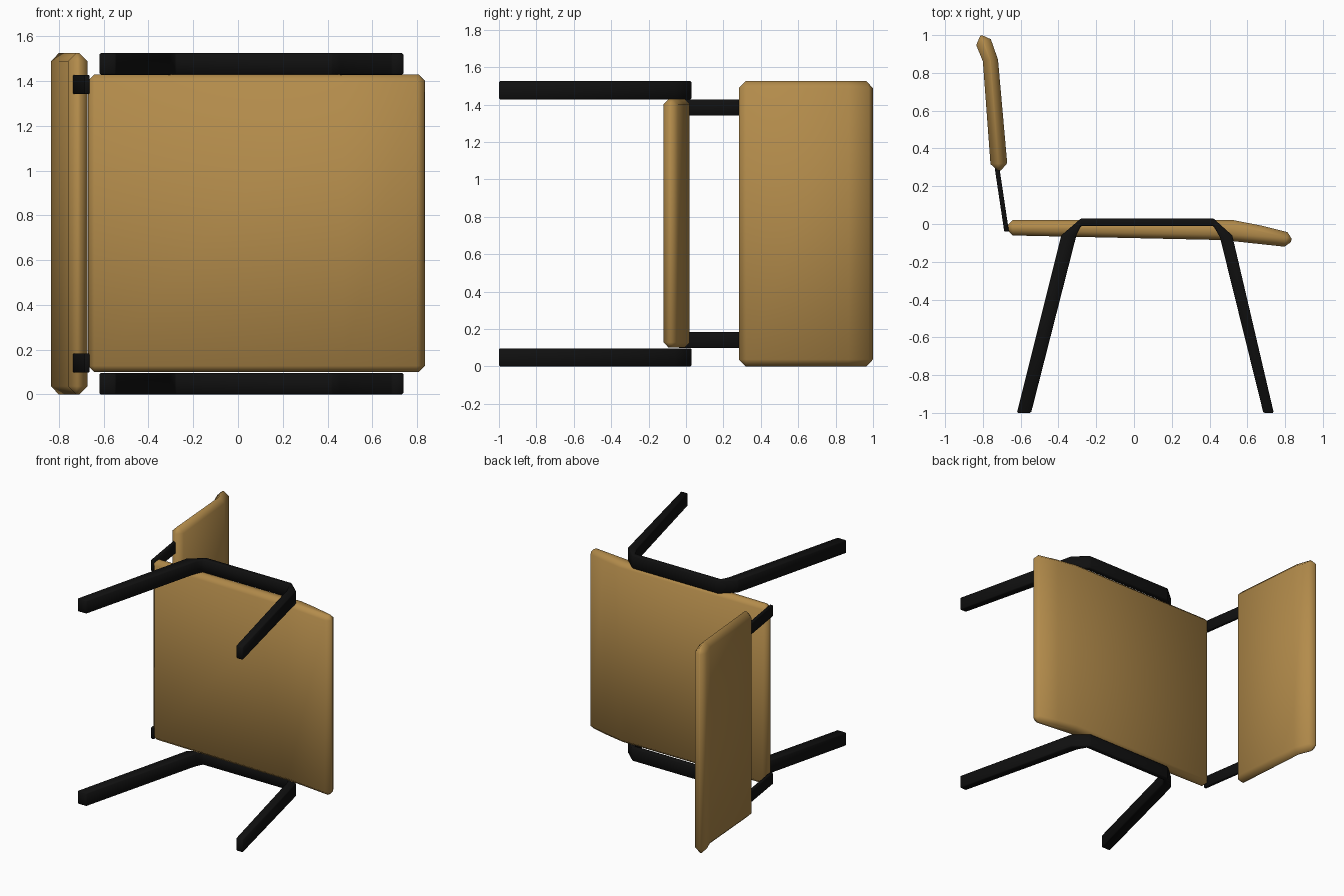
import bpy, bmesh, math

cube = bpy.data.objects.get("Cube")
if cube:
    bpy.data.objects.remove(cube, do_unlink=True)


def material(name, rgb, rough):
    mat = bpy.data.materials.new(name)
    mat.use_nodes = True
    mat.diffuse_color = (*rgb, 1)
    bsdf = mat.node_tree.nodes["Principled BSDF"]
    bsdf.inputs["Base Color"].default_value = (*rgb, 1)
    bsdf.inputs["Roughness"].default_value = rough
    return mat


wood = material("warm_wood", (0.45, 0.26, 0.07), 0.6)
black = material("black_metal", (0.005, 0.005, 0.005), 0.5)


def slab(name, profile, z0, z1, chamfer, mat):
    """Extrude an xy profile along z and chamfer its sharp edges."""
    bm = bmesh.new()
    face = bm.faces.new([bm.verts.new((x, y, z0)) for x, y in profile])
    ext = bmesh.ops.extrude_face_region(bm, geom=[face])
    top = [v for v in ext["geom"] if isinstance(v, bmesh.types.BMVert)]
    bmesh.ops.translate(bm, verts=top, vec=(0, 0, z1 - z0))
    bmesh.ops.recalc_face_normals(bm, faces=bm.faces)
    sharp = [e for e in bm.edges if e.calc_face_angle(0) > math.radians(35)]
    bmesh.ops.bevel(bm, geom=sharp, offset=chamfer, segments=1,
                    affect='EDGES', clamp_overlap=True)
    bmesh.ops.recalc_face_normals(bm, faces=bm.faces)
    mesh = bpy.data.meshes.new(name)
    bm.to_mesh(mesh)
    bm.free()
    mesh.materials.append(mat)
    obj = bpy.data.objects.new(name, mesh)
    bpy.context.collection.objects.link(obj)
    bpy.ops.object.select_all(action='DESELECT')
    obj.select_set(True)
    bpy.context.view_layer.objects.active = obj
    bpy.ops.object.shade_smooth_by_angle(angle=math.radians(60))
    return obj


WIDTH = 1.525   # the chair lies on its side, its width runs along z

# Seat with a front lip that curves down
seat = [(-0.67, 0.02), (-0.67, -0.06), (0.47, -0.085), (0.825, -0.123),
        (0.84, -0.05), (0.68, -0.01), (0.53, 0.02)]
slab("seat", seat, 0.10, WIDTH - 0.095, 0.028, wood)

# Backrest, tilted and bent backward near its top
backrest = [(-0.668, 0.285), (-0.72, 0.87), (-0.77, 1.013),
            (-0.849, 0.982), (-0.80, 0.86), (-0.757, 0.28)]
slab("backrest", backrest, 0, WIDTH, 0.037, wood)

# Bent leg frame and backrest strut, one of each per side
legs = [(-0.62, -1), (-0.385, -0.06), (-0.28, 0.03), (0.42, 0.03),
        (0.52, -0.06), (0.74, -1), (0.685, -1), (0.455, -0.07),
        (0.42, -0.01), (-0.28, -0.01), (-0.305, -0.06), (-0.545, -1)]
strut = [(-0.687, -0.04), (-0.662, -0.04), (-0.71, 0.28),
         (-0.725, 0.4), (-0.75, 0.4), (-0.735, 0.28)]


def span(start, end, mirrored):
    return (WIDTH - end, WIDTH - start) if mirrored else (start, end)


for side, mirrored in (("lower", False), ("upper", True)):
    slab(side + "_leg_frame", legs, *span(0, 0.097, mirrored), 0.006, black)
    slab(side + "_back_strut", strut, *span(0.098, 0.183, mirrored), 0.004, black)
